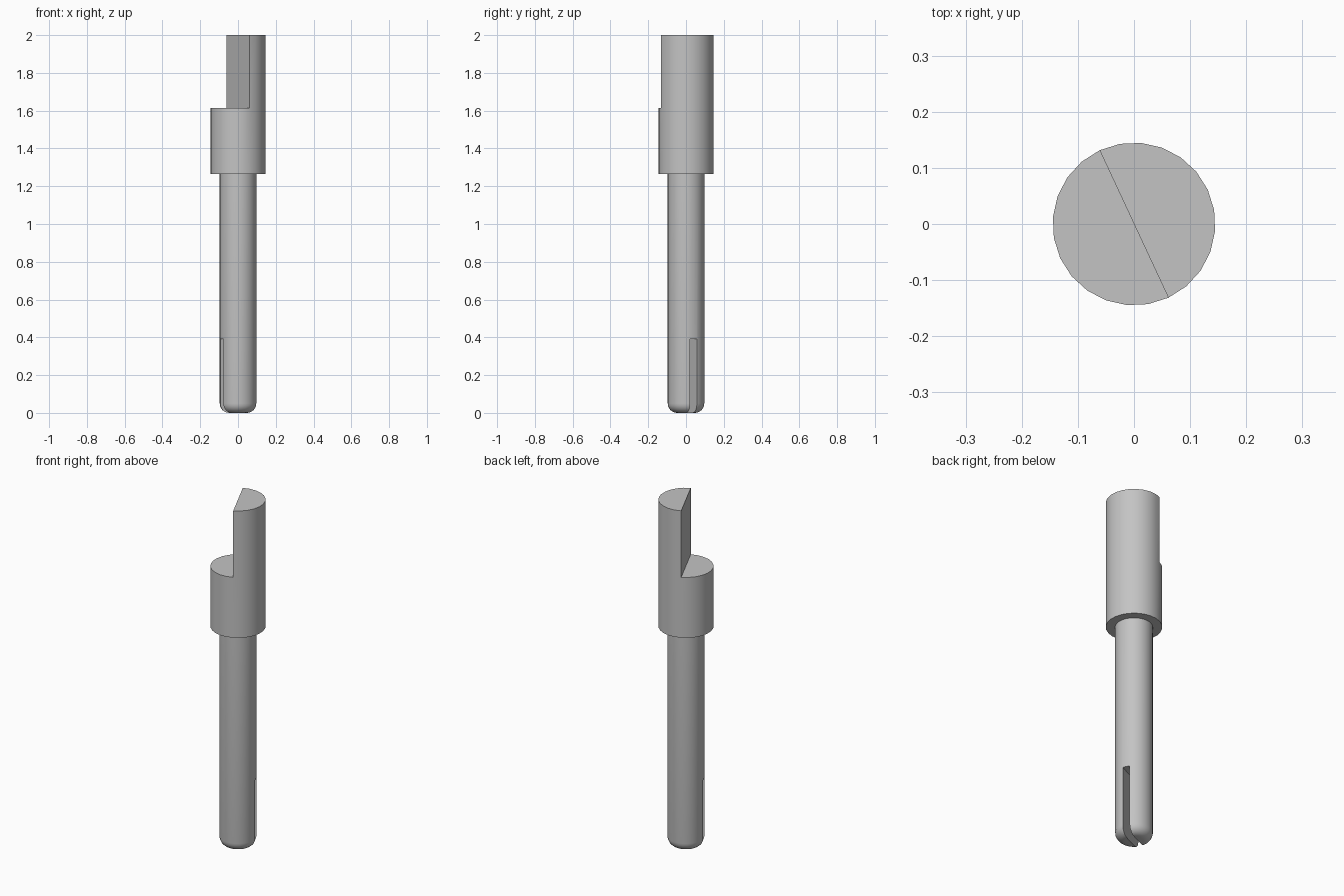
import bpy, bmesh, math
from mathutils import Matrix

if "Cube" in bpy.data.objects:
    bpy.data.objects.remove(bpy.data.objects["Cube"], do_unlink=True)

SIDES = 24
FLAT_ANGLE = math.radians(-65)      # direction of the flat cut across the head
HEAD_R, SHAFT_R = 0.145, 0.097
COLLAR_Z, STEP_Z, TOP_Z = 1.265, 1.615, 2.0
FILLET = 0.05

grey = bpy.data.materials.new("plain grey")
grey.use_nodes = True
colour = (0.55, 0.55, 0.55, 1)
grey.diffuse_color = colour
grey.node_tree.nodes["Principled BSDF"].inputs["Base Color"].default_value = colour


def ring(bm, radius, z):
    return [bm.verts.new((radius * math.cos(FLAT_ANGLE + math.tau * i / SIDES),
                          radius * math.sin(FLAT_ANGLE + math.tau * i / SIDES), z))
            for i in range(SIDES)]


def bridge(bm, low, high):
    for i in range(SIDES):
        j = (i + 1) % SIDES
        bm.faces.new((low[i], low[j], high[j], high[i]))


def finish(bm, name):
    bmesh.ops.recalc_face_normals(bm, faces=bm.faces)
    mesh = bpy.data.meshes.new(name)
    bm.to_mesh(mesh)
    bm.free()
    mesh.materials.append(grey)
    obj = bpy.data.objects.new(name, mesh)
    bpy.context.collection.objects.link(obj)
    return obj


def smooth(obj):
    bpy.ops.object.select_all(action='DESELECT')
    obj.select_set(True)
    bpy.context.view_layer.objects.active = obj
    bpy.ops.object.shade_smooth_by_angle(angle=math.radians(32))


# Head: a full collar with a half-round tang rising from one side
bm = bmesh.new()
low, mid = ring(bm, HEAD_R, COLLAR_Z), ring(bm, HEAD_R, STEP_Z)
bridge(bm, low, mid)
half = SIDES // 2
top = [bm.verts.new((v.co.x, v.co.y, TOP_Z)) for v in mid[:half + 1]]
for i in range(half):
    bm.faces.new((mid[i], mid[i + 1], top[i + 1], top[i]))
bm.faces.new(top)                                   # tang end
bm.faces.new((mid[half], mid[0], top[0], top[half]))  # flat side
bm.faces.new(mid[half:] + mid[:1])                  # step
bm.faces.new(low[::-1])                             # underside
head = finish(bm, "half_cut_head")

# Shaft: round pin with a rounded lower edge
bm = bmesh.new()
rings = []
for k in range(7):
    a = math.radians(90) * k / 6
    rings.append(ring(bm, SHAFT_R - FILLET + FILLET * math.sin(a),
                      FILLET - FILLET * math.cos(a)))
rings.append(ring(bm, SHAFT_R, COLLAR_Z + 0.01))
for a, b in zip(rings, rings[1:]):
    bridge(bm, a, b)
bm.faces.new(rings[0][::-1])
bm.faces.new(rings[-1])
shaft = finish(bm, "shaft")

# Slot: cut right through the lower end, square to the flat of the head
bm = bmesh.new()
bmesh.ops.create_cube(bm, size=1, matrix=Matrix.Rotation(math.radians(25), 4, 'Z')
                      @ Matrix.Translation((0, 0, 0.145))
                      @ Matrix.Diagonal((0.4, 0.039, 0.49, 1)))
cutter = finish(bm, "slot_cutter")
cutter.hide_render = True
cut = shaft.modifiers.new("slot", 'BOOLEAN')
cut.operation, cut.object, cut.solver = 'DIFFERENCE', cutter, 'EXACT'
bpy.context.view_layer.objects.active = shaft
bpy.ops.object.modifier_apply(modifier=cut.name)
bpy.data.objects.remove(cutter, do_unlink=True)

for part in (head, shaft):
    smooth(part)
